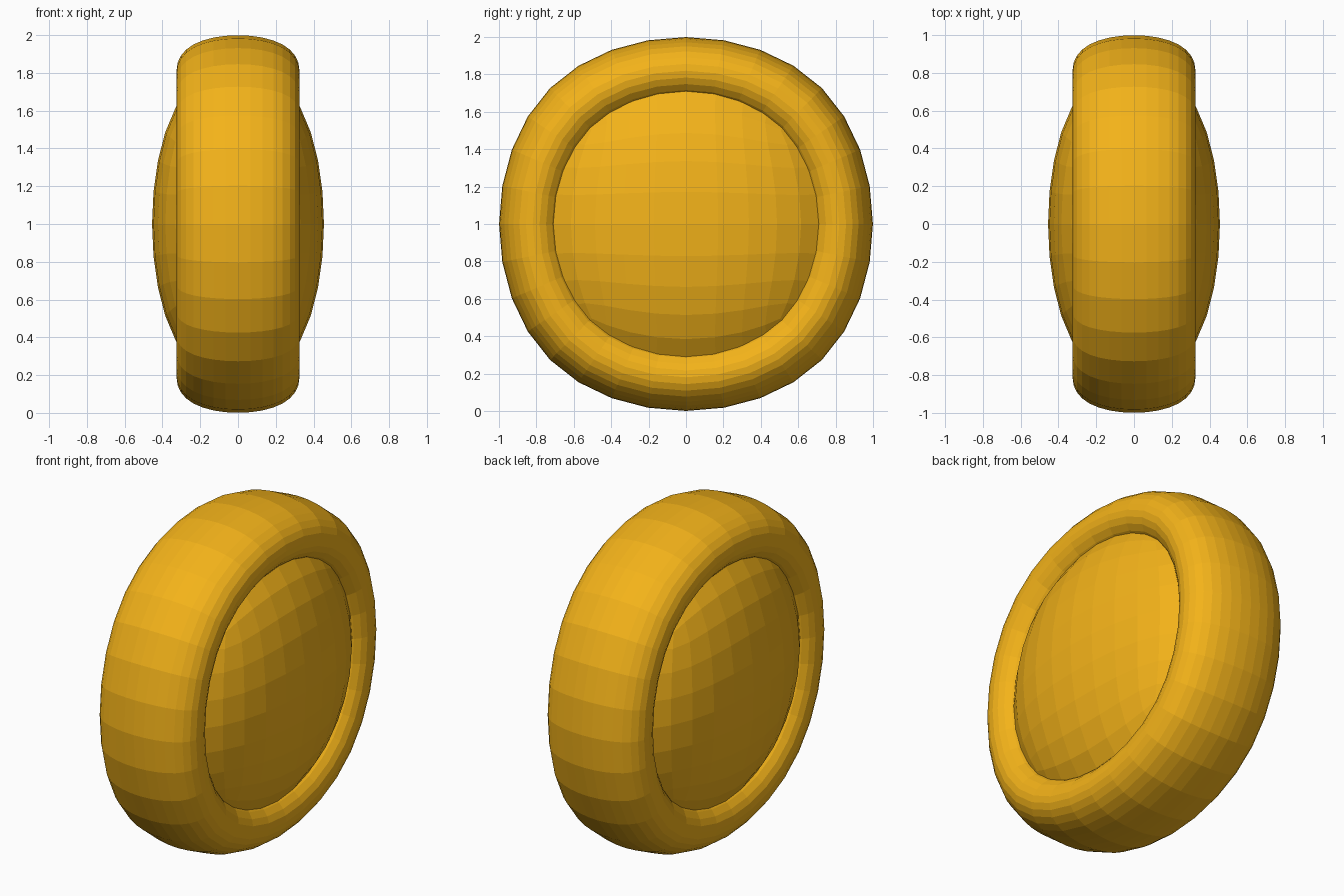
import bpy, bmesh

if "Cube" in bpy.data.objects:
    bpy.data.objects.remove(bpy.data.objects["Cube"])

mat = bpy.data.materials.new("amber")
mat.diffuse_color = (0.9, 0.45, 0.01, 1)
mat.use_nodes = True
mat.node_tree.nodes["Principled BSDF"].inputs["Base Color"].default_value = mat.diffuse_color


def finish(name, bm):
    """Turn a low cage into a flat-faced, subdivided object."""
    bmesh.ops.recalc_face_normals(bm, faces=bm.faces)
    mesh = bpy.data.meshes.new(name)
    bm.to_mesh(mesh)
    bm.free()
    obj = bpy.data.objects.new(name, mesh)
    bpy.context.collection.objects.link(obj)
    obj.location.z = 1
    mesh.materials.append(mat)
    sub = obj.modifiers.new("round", 'SUBSURF')
    sub.levels = sub.render_levels = 3
    return obj


# Tyre: square ring cage around the x axis, rounded by subdivision
W, R_OUT, R_IN = 0.354, 1.108, 0.680
profile = [(-W, R_OUT), (W, R_OUT), (W, R_IN), (-W, R_IN)]
bm = bmesh.new()
rings = [[bm.verts.new((x, sy * r, sz * r)) for x, r in profile]
         for sy, sz in ((1, 1), (-1, 1), (-1, -1), (1, -1))]
for i in range(4):
    a, b = rings[i], rings[(i + 1) % 4]
    for j in range(4):
        k = (j + 1) % 4
        bm.faces.new((a[j], a[k], b[k], b[j]))
finish("tyre", bm)

# Hub: flattened cube rounded into domes on both sides
bm = bmesh.new()
bmesh.ops.create_cube(bm, size=2)
bmesh.ops.scale(bm, vec=(0.542, 1.01, 1.01), verts=bm.verts)
finish("hub", bm)
